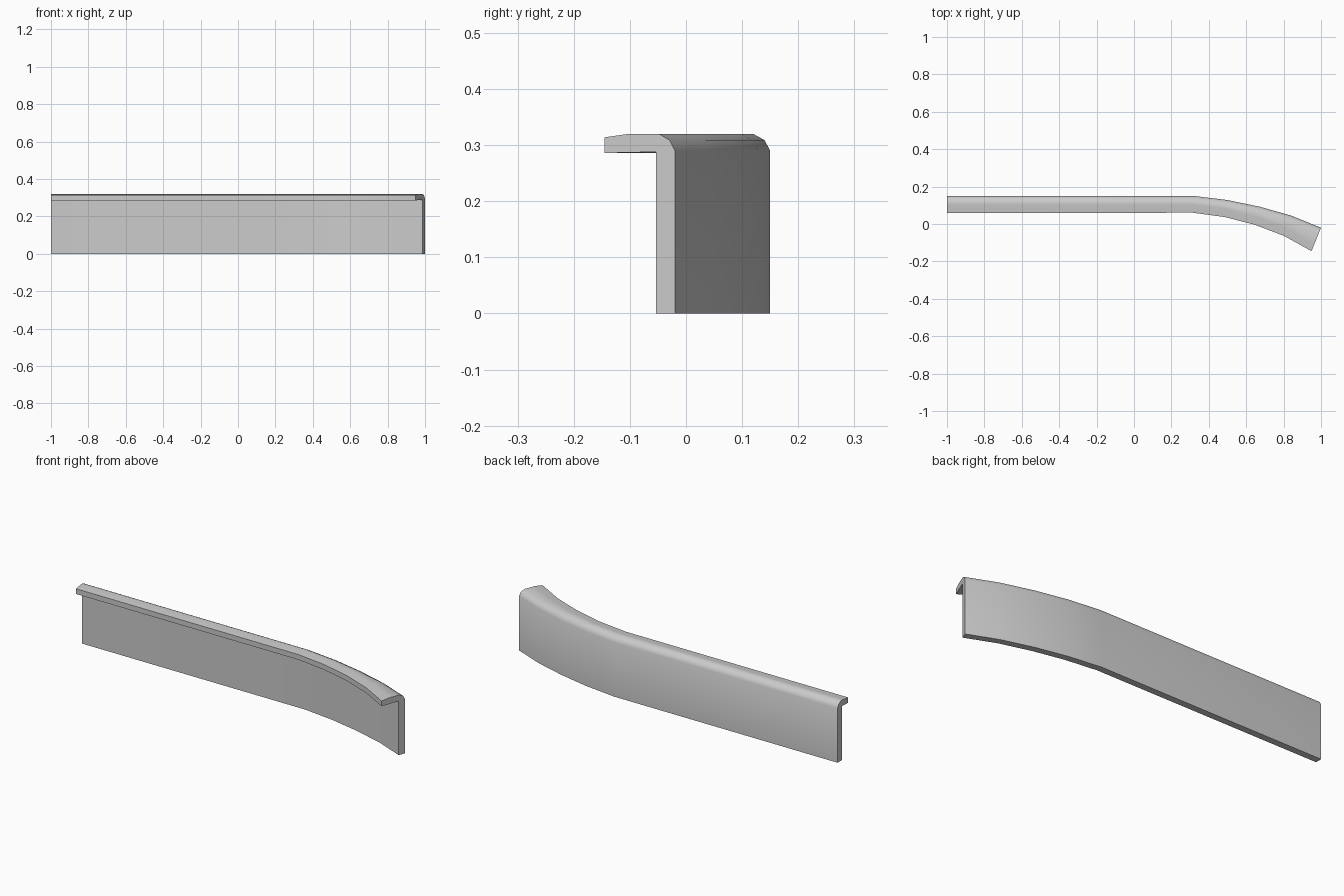
import bpy, bmesh, math
from mathutils import Vector

cube = bpy.data.objects.get("Cube")
if cube:
    bpy.data.objects.remove(cube, do_unlink=True)

grey = bpy.data.materials.new("plain_grey")
grey.use_nodes = True
colour = (0.6, 0.6, 0.6, 1)
grey.diffuse_color = colour
grey.node_tree.nodes["Principled BSDF"].inputs["Base Color"].default_value = colour

# Outer edge of the panel in plan, with the lip width at each station
stations = [(-1, 0.15, 0.09), (0.32, 0.15, 0.09), (0.5, 0.128, 0.092),
            (0.67, 0.093, 0.1), (0.84, 0.045, 0.115), (1, -0.02, 0.135)]
THICK = 0.036


def section(lip):
    """Upright panel with a rounded top corner and a forward lip: (depth, height)."""
    return [(0, 0), (0, 0.29), (0.01, 0.309), (0.03, 0.32), (lip - 0.045, 0.32),
            (lip, 0.314), (lip, 0.286), (THICK, 0.288), (THICK, 0)]


# Sweep the section along the path
bm = bmesh.new()
rings = []
path = [Vector(s[:2]) for s in stations]
for i, p in enumerate(path):
    before = (p - path[i - 1]).normalized() if i else Vector((1, 0))
    after = (path[i + 1] - p).normalized() if i < len(path) - 1 else before
    along = (before + after).normalized()
    inward = Vector((along.y, -along.x))
    rings.append([bm.verts.new((*(p + inward * d), z)) for d, z in section(stations[i][2])])
for a, b in zip(rings, rings[1:]):
    for j in range(len(a)):
        k = (j + 1) % len(a)
        bm.faces.new((a[j], a[k], b[k], b[j]))
bm.faces.new(rings[0])
bm.faces.new(rings[-1])
bmesh.ops.recalc_face_normals(bm, faces=bm.faces)

mesh = bpy.data.meshes.new("curved_panel")
bm.to_mesh(mesh)
bm.free()
mesh.materials.append(grey)
panel = bpy.data.objects.new("curved_panel", mesh)
bpy.context.collection.objects.link(panel)
bpy.context.view_layer.objects.active = panel
panel.select_set(True)
bpy.ops.object.shade_smooth_by_angle(angle=math.radians(50))
